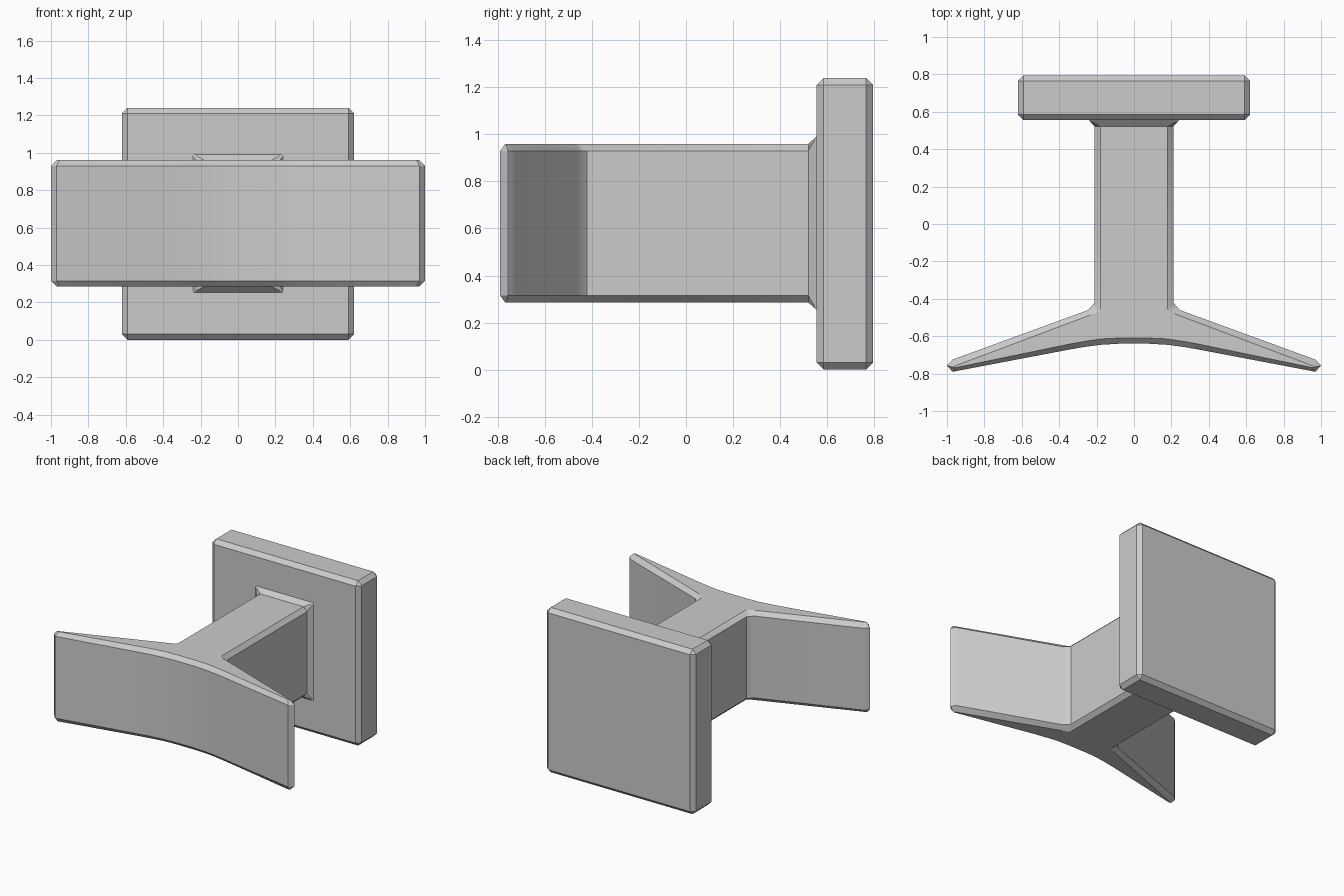
import bpy, bmesh, math

old = bpy.data.objects.get("Cube")
if old:
    bpy.data.objects.remove(old, do_unlink=True)

# Single plain grey finish
grey = bpy.data.materials.new("satin_grey")
grey.use_nodes = True
colour = (0.6, 0.6, 0.6, 1)
grey.diffuse_color = colour
bsdf = next(n for n in grey.node_tree.nodes if n.type == 'BSDF_PRINCIPLED')
bsdf.inputs["Base Color"].default_value = colour


def finish(name, bm):
    bmesh.ops.remove_doubles(bm, verts=bm.verts, dist=0.0005)
    bmesh.ops.recalc_face_normals(bm, faces=bm.faces)
    mesh = bpy.data.meshes.new(name)
    bm.to_mesh(mesh)
    bm.free()
    mesh.materials.append(grey)
    obj = bpy.data.objects.new(name, mesh)
    bpy.context.collection.objects.link(obj)
    bpy.ops.object.select_all(action='DESELECT')
    obj.select_set(True)
    bpy.context.view_layer.objects.active = obj
    bpy.ops.object.shade_smooth_by_angle(angle=math.radians(30))
    return obj


def loft(name, rings):
    """Skin a stack of equally sized point rings and cap both ends."""
    bm = bmesh.new()
    loops = [[bm.verts.new(p) for p in ring] for ring in rings]
    n = len(loops[0])
    for a, b in zip(loops, loops[1:]):
        for i in range(n):
            j = (i + 1) % n
            bm.faces.new((a[i], a[j], b[j], b[i]))
    bm.faces.new(loops[0])
    bm.faces.new(loops[-1])
    return finish(name, bm)


def mirrored(half):
    return half + [(-x, y) for x, y in reversed(half)]


# Square mounting plate with chamfered edges
W, Y0, Y1, H, C = 0.62, 0.555, 0.795, 1.24, 0.03
bm = bmesh.new()
bmesh.ops.create_cube(bm, size=1)
for v in bm.verts:
    v.co = (v.co.x * 2 * W, (Y0 + Y1) / 2 + v.co.y * (Y1 - Y0), H / 2 + v.co.z * H)
bmesh.ops.bevel(bm, geom=bm.edges[:], offset=C, segments=1, affect='EDGES')
finish("mounting_plate", bm)

# Stem and swept hook in one outline, with chamfered top and bottom rims
BOTTOM, TOP = 0.285, 0.96
outer = mirrored([(0.21, 0.56), (0.21, -0.42), (0.245, -0.46), (0.97, -0.725),
                  (1.0, -0.757), (0.97, -0.79), (0.36, -0.674), (0.27, -0.658),
                  (0.18, -0.646), (0.08, -0.64)])
inner = mirrored([(0.18, 0.56), (0.18, -0.455), (0.19, -0.47), (0.955, -0.758),
                  (0.97, -0.765), (0.955, -0.768), (0.34, -0.641), (0.25, -0.625),
                  (0.17, -0.614), (0.08, -0.61)])
levels = [(inner, BOTTOM), (outer, BOTTOM + C), (outer, TOP - C), (inner, TOP)]
loft("stem_and_hook", [[(x, y, z) for x, y in ring] for ring, z in levels])

# Flared collar where the stem meets the plate
mid, half_x, half_z, flare = (BOTTOM + TOP) / 2, 0.21, (TOP - BOTTOM) / 2, 0.033
quadrants = [(1, 1), (-1, 1), (-1, -1), (1, -1)]
neck, foot = [], []
for sx, sz in quadrants:
    cut = [(half_x, half_z - C), (half_x - C, half_z)]
    if sx * sz < 0:
        cut.reverse()
    for x, z in cut:
        neck.append((sx * x, 0.52, mid + sz * z))
        foot.append((sx * (half_x + flare), Y0 + 0.002, mid + sz * (half_z + flare)))
bm = bmesh.new()
a = [bm.verts.new(p) for p in neck]
b = [bm.verts.new(foot[i]) for i in range(0, len(foot), 2)]
for i in range(4):
    j = (i + 1) % 4
    bm.faces.new((a[2 * i], a[2 * i + 1], b[i]))
    bm.faces.new((a[2 * i + 1], a[2 * j], b[j], b[i]))
bm.faces.new(a)
bm.faces.new(b)
finish("flared_collar", bm)
